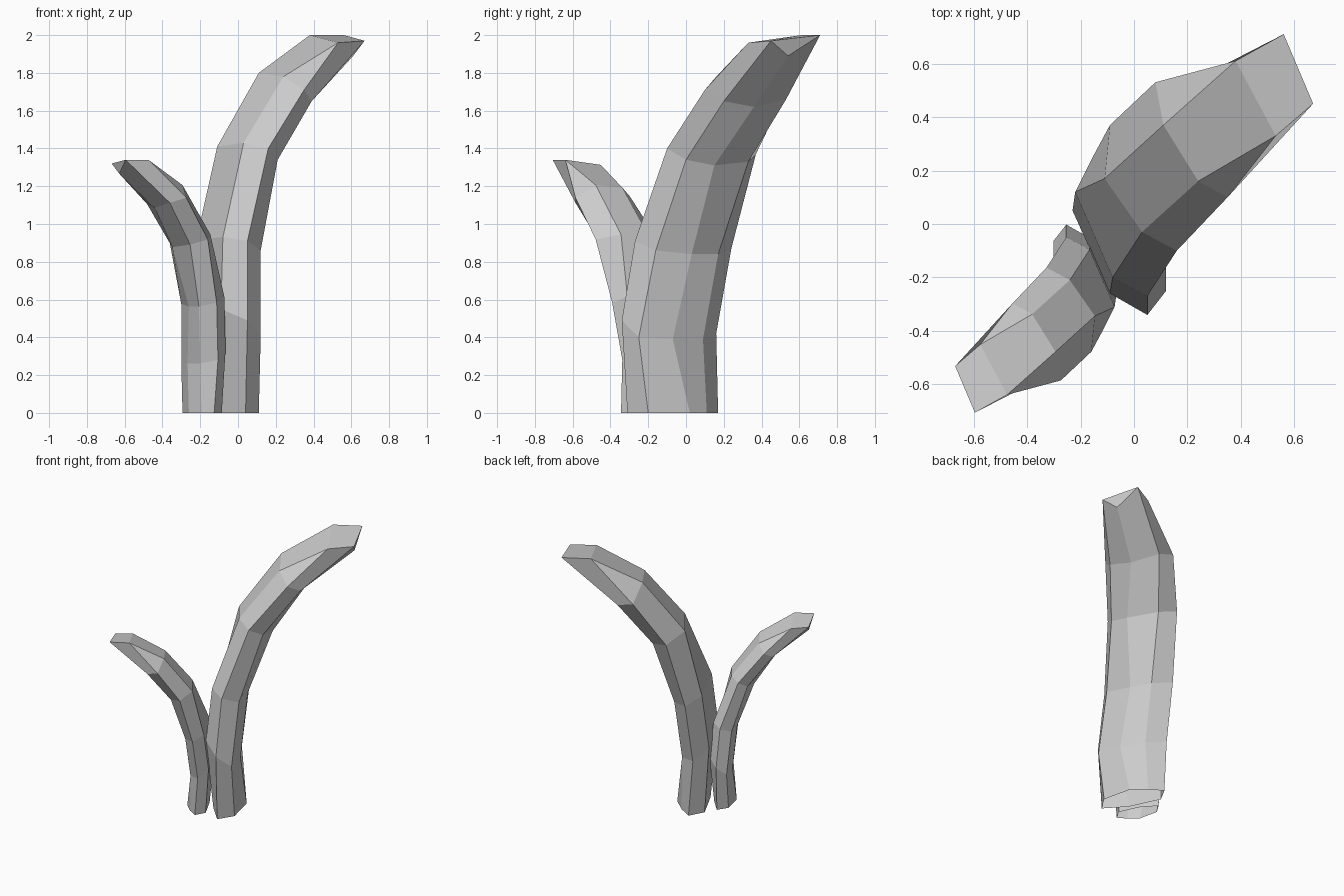
import bpy
import bmesh
import math
from mathutils import Vector

cube = bpy.data.objects.get("Cube")
if cube:
    bpy.data.objects.remove(cube, do_unlink=True)


def make_material(name, colour):
    material = bpy.data.materials.new(name)
    material.use_nodes = True
    material.diffuse_color = colour
    shader = material.node_tree.nodes["Principled BSDF"]
    shader.inputs["Base Color"].default_value = colour
    return material


# Seven-sided cross-sections from root to tip, in hundredths of a unit
ROOT = [(-20, 6, 0), (-9, -17, 0), (4, -31, 0), (11, -20, 0),
        (6, 2, 0), (-4, 11, 0), (-14, 17, 0)]
SHIN = [(-23, 5, 50), (-9, -26, 55), (5, -34, 49), (12, -25, 40),
        (7, -7, 39), (-3, 9, 39), (-17, 16, 42)]
WAIST = [(-22, 12, 92), (-8, -20, 93), (5, -27, 91), (12, -16, 86),
         (6, 3, 84), (-2, 17, 84), (-16, 24, 87)]
BEND = [(-11, 17, 141), (3, -3, 143), (16, -10, 140), (21, 0, 134),
        (19, 15, 131), (5, 33, 133), (-9, 37, 137)]
NECK = [(11, 37, 180), (24, 16, 178), (35, 10, 171), (39, 20, 165),
        (33, 36, 162), (21, 53, 166), (8, 53, 170)]
TIP = [(38, 61, 200), (53, 33, 196), (53, 33, 196), (67, 45, 197),
       (61, 54, 189), (56, 71, 200), (38, 61, 200)]


def loft(name, sections, material):
    """Bridge the closed cross-sections; the root is open, the tip is cut."""
    bm = bmesh.new()
    rings = [[bm.verts.new(Vector(point) / 100) for point in section]
             for section in sections]
    for low, high in zip(rings, rings[1:]):
        sides = len(low)
        for i in range(sides):
            j = (i + 1) % sides
            bm.faces.new((low[i], low[j], high[j], high[i]))
    # Slanted cut with a small bevel under its outer edge
    end = rings[-1]
    bm.faces.new((end[0], end[1], end[3], end[5]))
    bm.faces.new((end[3], end[4], end[5]))
    # The tip narrows to five corners
    bmesh.ops.remove_doubles(bm, verts=bm.verts, dist=0.001)
    bmesh.ops.recalc_face_normals(bm, faces=bm.faces)
    mesh = bpy.data.meshes.new(name)
    bm.to_mesh(mesh)
    bm.free()
    mesh.materials.append(material)
    stalk = bpy.data.objects.new(name, mesh)
    bpy.context.collection.objects.link(stalk)
    return stalk


# Tall stalk leaning back and to the left
grey = make_material("plain grey", (0.6, 0.6, 0.6, 1))
tall_stalk = loft("tall_stalk", [ROOT, SHIN, WAIST, BEND, NECK, TIP], grey)

# Short stalk: the same shape, smaller and turned the other way
short_stalk = bpy.data.objects.new("short_stalk", tall_stalk.data)
bpy.context.collection.objects.link(short_stalk)
short_stalk.scale = (0.67, 0.67, 0.67)
short_stalk.rotation_euler.z = math.pi
short_stalk.location = (-0.22, -0.23, 0)
